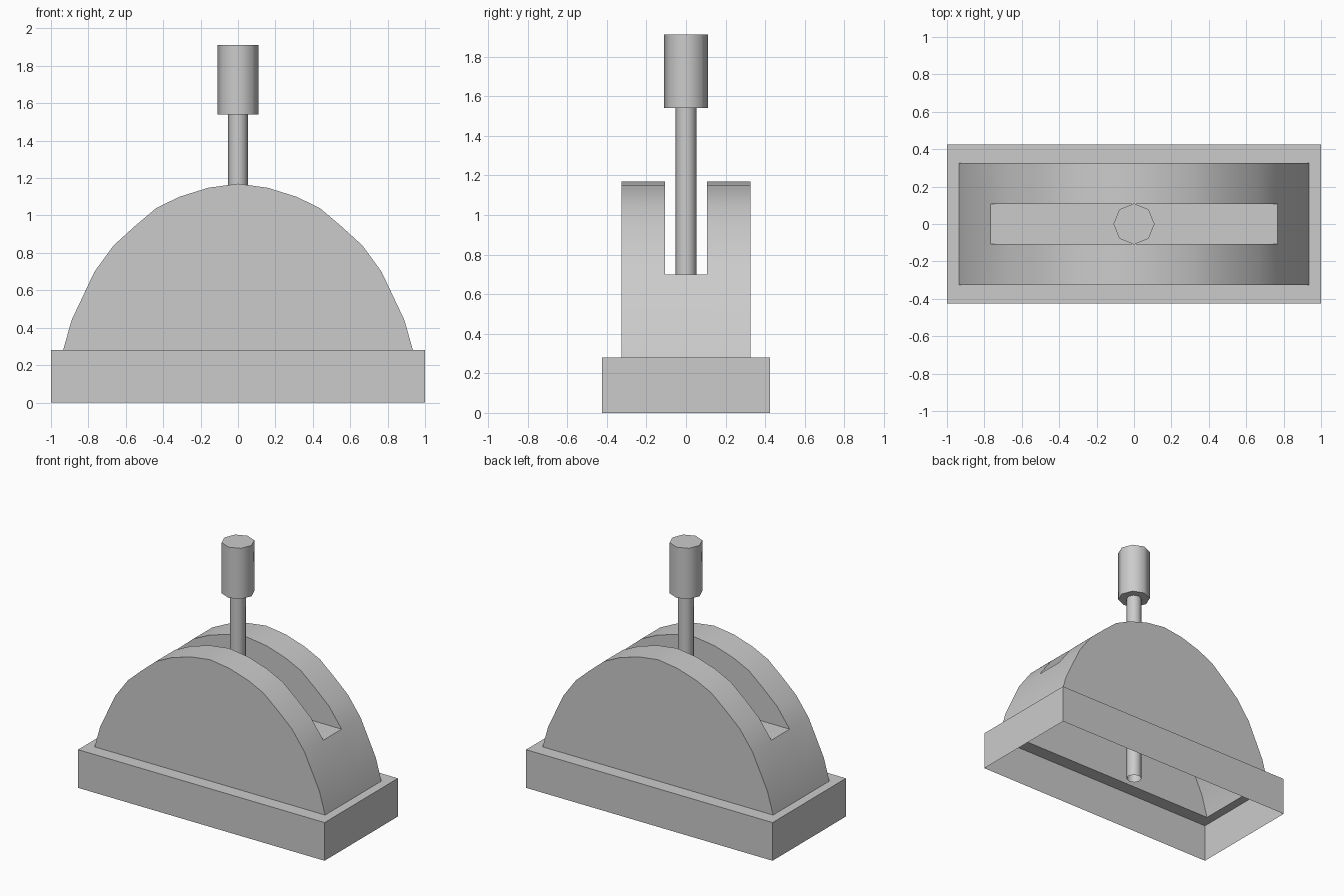
import bpy, bmesh, math

if "Cube" in bpy.data.objects:
    bpy.data.objects.remove(bpy.data.objects["Cube"])


def make_object(name, faces):
    """Build a smooth-by-angle mesh object from faces given as point lists."""
    bm = bmesh.new()
    for pts in faces:
        bm.faces.new([bm.verts.new(p) for p in pts])
    bmesh.ops.remove_doubles(bm, verts=bm.verts, dist=0.0005)
    bmesh.ops.recalc_face_normals(bm, faces=bm.faces)
    me = bpy.data.meshes.new(name)
    bm.to_mesh(me)
    bm.free()
    ob = bpy.data.objects.new(name, me)
    bpy.context.collection.objects.link(ob)
    smooth(ob)
    return ob


def smooth(ob):
    bpy.ops.object.select_all(action='DESELECT')
    ob.select_set(True)
    bpy.context.view_layer.objects.active = ob
    bpy.ops.object.shade_smooth_by_angle(angle=math.radians(50))


def ring(hx, hy, z):
    return [(-hx, -hy, z), (hx, -hy, z), (hx, hy, z), (-hx, hy, z)]


def bridge(a, b):
    n = len(a)
    return [[a[i], a[(i + 1) % n], b[(i + 1) % n], b[i]] for i in range(n)]


def circle(r, z, n=8):
    return [(r * math.cos(2 * math.pi * i / n), r * math.sin(2 * math.pi * i / n), z)
            for i in range(n)]


BASE_X, BASE_Y, BASE_Z = 1.0, 0.425, 0.28
DOME_Y, SLOT_Y, SLOT_Z = 0.326, 0.106, 0.70

# dome outline, right half from foot to crown, then mirrored
half = [(0.935, BASE_Z), (0.89, 0.44), (0.767, SLOT_Z), (0.665, 0.84), (0.555, 0.94),
        (0.437, 1.04), (0.313, 1.10), (0.16, 1.148)]
profile = half + [(0, 1.17)] + [(-x, z) for x, z in reversed(half)]
upper = [p for p in profile if p[1] >= SLOT_Z]

# open-bottomed base: walls and top rim around the dome
outer = ring(BASE_X, BASE_Y, BASE_Z)
make_object("base", bridge(ring(BASE_X, BASE_Y, 0), outer)
            + bridge(outer, ring(half[0][0], DOME_Y, BASE_Z)))

# hollow slotted dome
ys = [-DOME_Y, -SLOT_Y, SLOT_Y, DOME_Y]
faces = [[(x, y, z) for x, z in profile] for y in (ys[0], ys[3])]      # flat sides
faces += [[(x, y, z) for x, z in upper] for y in (ys[1], ys[2])]       # slot walls
faces.append(ring(half[2][0], SLOT_Y, SLOT_Z))                         # slot floor
for (x0, z0), (x1, z1) in zip(profile, profile[1:]):                   # curved skin
    for k in range(3):
        if k == 1 and min(z0, z1) >= SLOT_Z:
            continue
        faces.append([(x0, ys[k], z0), (x1, ys[k], z1),
                      (x1, ys[k + 1], z1), (x0, ys[k + 1], z0)])
make_object("slotted_dome", faces)

# lever rod, open at both ends
make_object("lever_rod", bridge(circle(0.053, 0.10), circle(0.053, 1.54)))

# lever knob, closed octagonal cylinder
low, high = circle(0.11, 1.54), circle(0.11, 1.912)
make_object("lever_knob", bridge(low, high) + [low, high])
